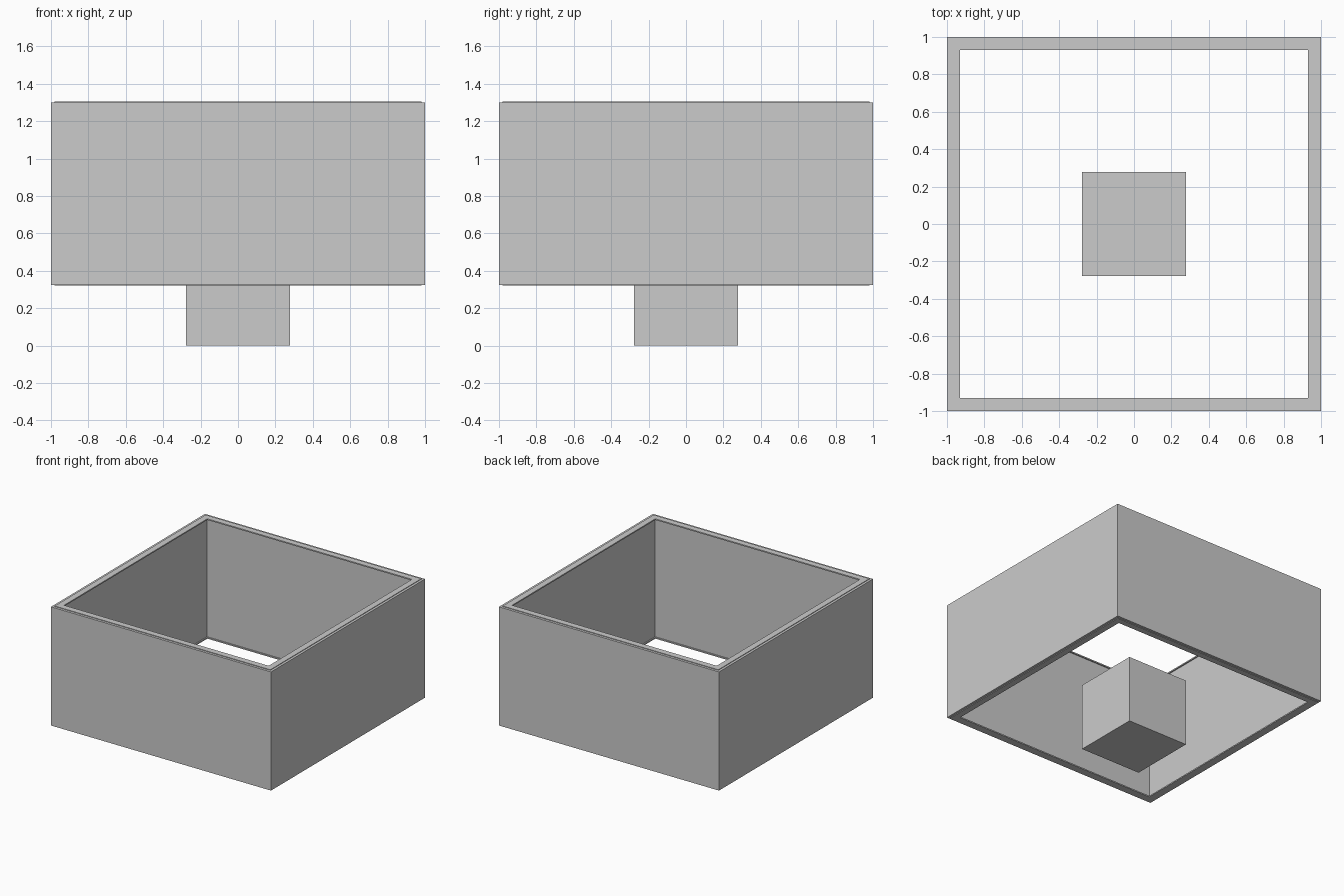
import bpy, bmesh

if "Cube" in bpy.data.objects:
    bpy.data.objects.remove(bpy.data.objects["Cube"])


def square_tube(name, outer, inner, z0, z1):
    # Square ring: a cross-section swept around four mitred corners
    bm = bmesh.new()
    section = [(outer, z0), (outer, z1), (inner, z1), (inner, z0)]
    corners = [(-1, -1), (1, -1), (1, 1), (-1, 1)]
    rings = [[bm.verts.new((sx * r, sy * r, z)) for r, z in section]
             for sx, sy in corners]
    for i in range(4):
        a, b = rings[i], rings[(i + 1) % 4]
        for j in range(4):
            k = (j + 1) % 4
            bm.faces.new((a[j], b[j], b[k], a[k]))
    bmesh.ops.recalc_face_normals(bm, faces=bm.faces)
    mesh = bpy.data.meshes.new(name)
    bm.to_mesh(mesh)
    bm.free()
    obj = bpy.data.objects.new(name, mesh)
    bpy.context.collection.objects.link(obj)
    return obj


# Solid cube base standing on the ground
BASE = 0.555
bpy.ops.mesh.primitive_cube_add(size=BASE, location=(0, 0, BASE / 2))
bpy.context.object.name = "base_block"

# Open square shade around and above the base
Z0, Z1 = 0.325, 1.30
square_tube("shade_wall", 1.0, 0.94, Z0, Z1)

# Thin trim frames standing slightly proud of both rims
LIP = 0.005
square_tube("top_trim", 0.98, 0.93, Z1 - LIP, Z1 + LIP)
square_tube("bottom_trim", 0.98, 0.93, Z0 - LIP, Z0 + LIP)
